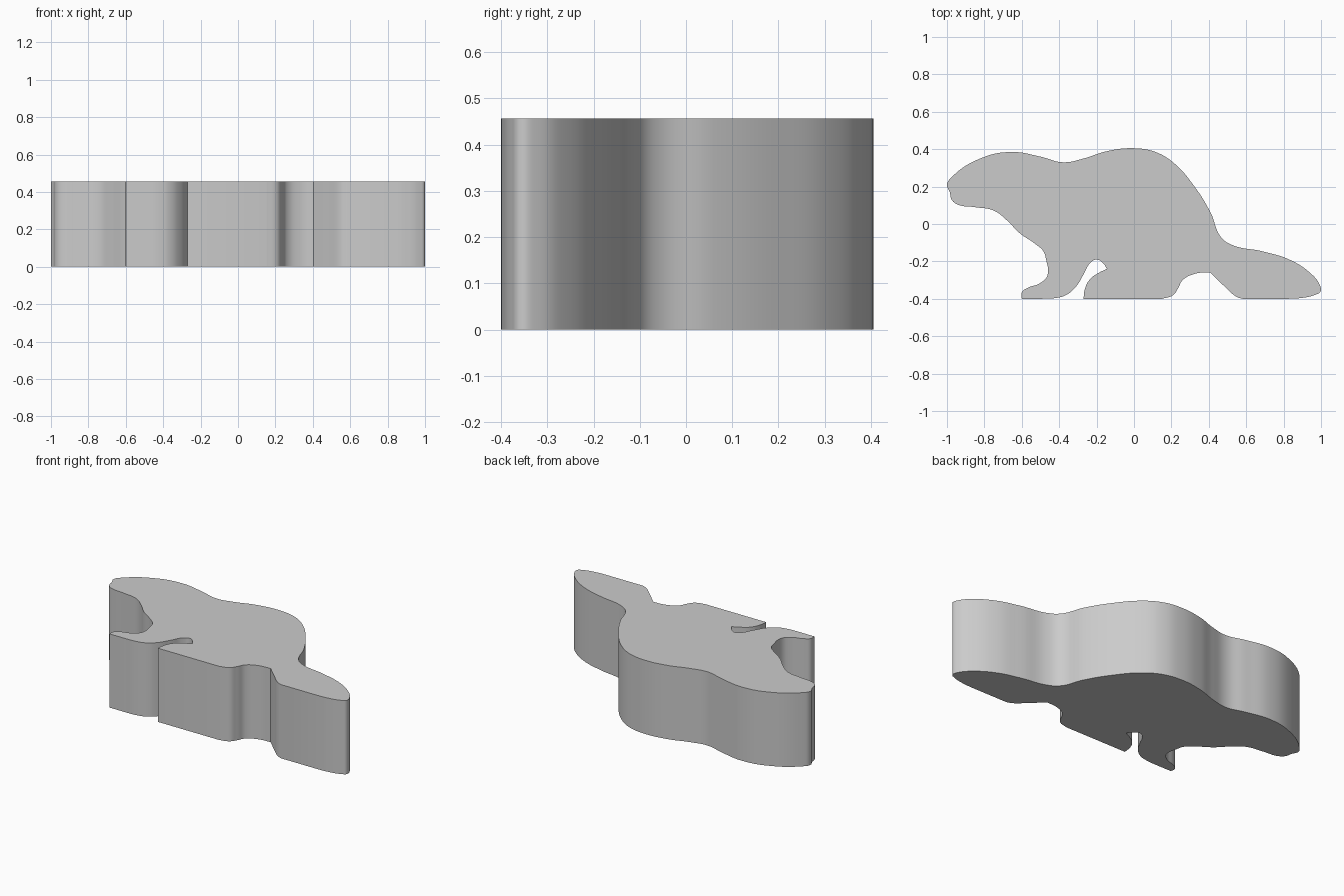
import bpy
import bmesh
import math

cube = bpy.data.objects.get("Cube")
if cube:
    bpy.data.objects.remove(cube, do_unlink=True)

THICKNESS = 0.457

# Outline of the animal, clockwise, in named stretches.
# A stretch that starts a hard corner begins with a point listed in "corners".
front_foot = [(-.6, -.4), (-.6, -.365), (-.57, -.342), (-.5, -.315), (-.463, -.275), (-.47, -.19)]
chest = [(-.485, -.145), (-.53, -.105), (-.61, -.05), (-.68, .02), (-.75, .072)]
head = [(-.85, .09), (-.945, .105), (-.975, .13), (-.985, .17), (-1, .21),
        (-.975, .25), (-.81, .355), (-.65, .385), (-.5, .36)]
back = [(-.38, .33), (-.27, .35), (-.15, .388), (0, .405), (.12, .383),
        (.22, .32), (.32, .205), (.41, .06), (.465, -.07), (.52, -.11)]
tail = [(.69, -.147), (.83, -.19), (.94, -.26), (.99, -.32), (.998, -.36),
        (.97, -.378), (.89, -.396), (.82, -.4), (.58, -.4), (.55, -.39), (.48, -.33)]
hind_foot = [(.405, -.258), (.33, -.265), (.26, -.3), (.235, -.345), (.21, -.38), (.15, -.4)]
belly = [(-.27, -.4), (-.262, -.345), (-.235, -.295), (-.19, -.262), (-.145, -.24), (-.165, -.21)]
front_leg = [(-.2, -.19), (-.235, -.21), (-.27, -.27), (-.31, -.335), (-.36, -.378),
             (-.42, -.396), (-.5, -.4)]
outline = front_foot + chest + head + back + tail + hind_foot + belly + front_leg

# Hard corners and the ends of the flat base edges
corners = {front_foot[0], (.82, -.4), (.58, -.4), hind_foot[0], hind_foot[-1],
           belly[0], belly[-2], front_leg[-1]}


def make_material(name, colour):
    mat = bpy.data.materials.new(name)
    mat.use_nodes = True
    mat.diffuse_color = colour
    mat.node_tree.nodes["Principled BSDF"].inputs["Base Color"].default_value = colour
    return mat


def extruded_silhouette(name, points, thickness, material):
    """Fill a smooth closed outline and give it thickness upward from the ground."""
    curve = bpy.data.curves.new(name, "CURVE")
    curve.dimensions = "2D"
    curve.fill_mode = "BOTH"
    curve.resolution_u = 8
    curve.extrude = thickness / 2
    spline = curve.splines.new("BEZIER")
    spline.use_cyclic_u = True
    spline.bezier_points.add(len(points) - 1)
    for knot, (x, y) in zip(spline.bezier_points, points):
        knot.co = (x, y, 0)
        kind = "VECTOR" if (x, y) in corners else "AUTO"
        knot.handle_left_type = knot.handle_right_type = kind
    obj = bpy.data.objects.new(name, curve)
    bpy.context.collection.objects.link(obj)
    bpy.ops.object.select_all(action="DESELECT")
    obj.select_set(True)
    bpy.context.view_layer.objects.active = obj
    bpy.ops.object.convert(target="MESH")
    obj = bpy.context.object
    obj.name = name

    # Weld the caps to the wall and set it on the ground
    bm = bmesh.new()
    bm.from_mesh(obj.data)
    bmesh.ops.remove_doubles(bm, verts=bm.verts, dist=0.0005)
    bmesh.ops.dissolve_limit(bm, angle_limit=0.001, verts=[],
                             edges=[e for e in bm.edges if all(abs(f.normal.z) > 0.9 for f in e.link_faces)])
    bmesh.ops.translate(bm, verts=bm.verts, vec=(0, 0, thickness / 2))
    bmesh.ops.recalc_face_normals(bm, faces=bm.faces)
    bm.to_mesh(obj.data)
    bm.free()
    obj.data.materials.clear()
    obj.data.materials.append(material)
    bpy.ops.object.shade_smooth_by_angle(angle=math.radians(30))
    return obj


grey = make_material("plain grey", (0.6, 0.6, 0.6, 1))
extruded_silhouette("animal_silhouette", outline, THICKNESS, grey)
